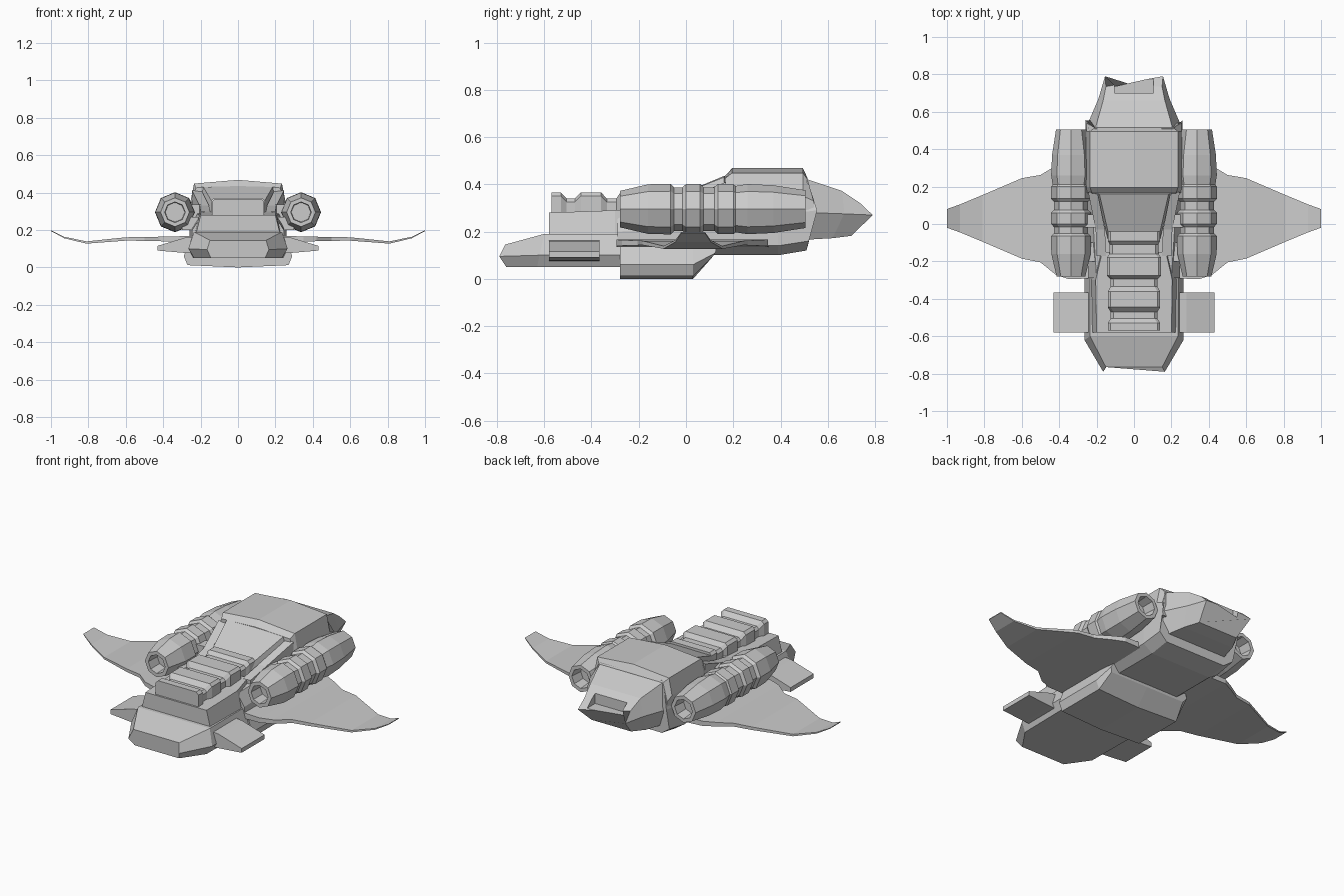
import bpy, bmesh, math


def loft(name, rings, mirror=False):
    """Skin a list of equally sized closed rings and cap both ends."""
    bm = bmesh.new()
    vs = [[bm.verts.new(p) for p in r] for r in rings]
    n = len(rings[0])
    for a, b in zip(vs, vs[1:]):
        for i in range(n):
            j = (i + 1) % n
            bm.faces.new((a[i], a[j], b[j], b[i]))
    bm.faces.new(vs[0])
    bm.faces.new(vs[-1])
    bmesh.ops.recalc_face_normals(bm, faces=bm.faces)
    me = bpy.data.meshes.new(name)
    bm.to_mesh(me)
    bm.free()
    ob = bpy.data.objects.new(name, me)
    bpy.context.collection.objects.link(ob)
    if mirror:
        ob.modifiers.new("mirror", "MIRROR").use_mirror_merge = False
    return ob


def sym(half):
    """Complete a ring from its +x half, listed bottom to top."""
    return half + [(-x, y, z) for x, y, z in reversed(half) if x > 0]


def at(y, *xz):
    return sym([(x, y, z) for x, z in xz])


def box(name, x0, x1, y0, y1, z0, z1, mirror=False):
    return loft(name, [[(x0, y, z0), (x1, y, z0), (x1, y, z1), (x0, y, z1)]
                       for y in (y0, y1)], mirror)


# Nose: chamfered wedge
loft("nose", [
    sym([(.145, -.76, .05), (.165, -.79, .095), (.15, -.765, .145)]),
    sym([(.235, -.63, .05), (.265, -.62, .1), (.235, -.6, .19)]),
    sym([(.24, -.27, .05), (.265, -.27, .1), (.235, -.27, .19)])])

# Raised deck behind the nose, tapering into the hull
loft("cockpit_deck", [
    at(-.58, (.225, .18), (.2, .28)),
    at(-.30, (.23, .18), (.205, .29)),
    at(-.15, (.2, .18), (.17, .30))])

# Ribbed spine: (y, half width, top height)
ribs = [(-.57, .14, .365), (-.53, .14, .365), (-.505, .125, .34), (-.47, .125, .34),
        (-.445, .14, .366), (-.36, .14, .366), (-.335, .125, .34), (-.295, .125, .34),
        (-.275, .145, .37), (-.18, .145, .37), (-.16, .13, .345), (-.11, .13, .345),
        (-.09, .14, .365), (-.04, .14, .365)]
loft("ribbed_spine", [at(y, (w, .26), (w, z - .015), (w - .015, z)) for y, w, z in ribs])

# Main hull with chevron-shaped rear edge
loft("main_hull", [
    at(-.29, (.2, .1), (.245, .14), (.245, .2), (.2, .27)),
    at(.02, (.2, .1), (.25, .14), (.25, .22), (.22, .29)),
    at(.39, (.2, .1), (.26, .14), (.26, .27), (.22, .38)),
    sym([(.2, .51, .12), (.255, .52, .16), (.26, .555, .29), (.21, .51, .43)])])

# Upper rear housing with sloping front
loft("rear_housing", [
    at(-.08, (.14, .25), (.14, .3), (.13, .335), (0, .335)),
    at(.16, (.2, .25), (.2, .36), (.185, .43), (0, .435)),
    at(.165, (.25, .25), (.25, .34), (.225, .425), (0, .435)),
    at(.195, (.26, .25), (.255, .35), (.235, .448), (0, .468)),
    at(.495, (.26, .25), (.255, .35), (.235, .448), (0, .468)),
    sym([(.255, .545, .25), (.255, .54, .33), (.21, .515, .42), (0, .515, .425)])])

# Side struts framing the slope
loft("slope_strut", [[(x, y, .24), (x + .05, y, .24), (x + .05, y, z), (x, y, z)]
                     for x, y, z in ((.15, -.17, .30), (.155, -.03, .33), (.195, .17, .41))], True)

# Tail taper with slanted end and a notch in the upper lip
tail = loft("tail", [
    sym([(.2, .5, .165), (.25, .53, .28), (.21, .5, .425)]),
    sym([(.17, .62, .172), (.19, .67, .275), (.165, .66, .372)]),
    sym([(.13, .70, .182), (.155, .79, .27), (.15, .735, .322)])])
cutter = box("tail_notch_cutter", -.105, .105, .7, .85, .285, .45)
cutter.hide_render = True
cutter.hide_viewport = True
cut = tail.modifiers.new("notch", "BOOLEAN")
cut.object = cutter
cut.operation = "DIFFERENCE"
cut.solver = "EXACT"

# Belly pod, sloped up at the rear
belly = [(0, .0), (.27, .012), (.29, .06), (.26, .14)]
loft("belly", [
    at(-.28, *belly), at(.03, *belly),
    sym([(0, .11, .09), (.25, .11, .09), (.265, .125, .11), (.25, .13, .14)])])

# Engines: eight-sided lathe, (y, radius)
prof = [(-.2, .052), (-.28, .055), (-.28, .077), (-.16, .105), (-.065, .107), (-.05, .092),
        (-.015, .092), (0, .106), (.06, .106), (.075, .092), (.12, .092), (.135, .106),
        (.2, .106), (.21, .098), (.26, .106), (.37, .101), (.505, .08), (.505, .058), (.43, .052)]
loft("engine", [[(.337 + r * math.cos(k * math.pi / 4), y, .295 + r * math.sin(k * math.pi / 4))
                 for k in range(8)] for y, r in prof], True)

# Engine mounts
box("engine_mount_front", .2, .29, -.02, .05, .26, .335, True)
box("engine_mount_rear", .2, .29, .2, .36, .24, .33, True)
box("engine_mount_lower", .2, .3, -.2, -.1, .2, .27, True)

# Wings: (x, leading y, trailing y, mid height, half thickness)
stations = [(.2, -.29, .35, .15, .018), (.35, -.295, .345, .152, .014), (.42, -.27, .31, .152, .012),
            (.5, -.205, .262, .152, .01), (.6, -.185, .245, .152, .009), (.81, -.095, .155, .133, .006),
            (.93, -.045, .105, .16, .004), (1.0, -.02, .08, .196, .002)]
loft("wing", [[(x, a, z - t), (x, b, z - t), (x, b, z + t), (x, a, z + t)]
              for x, a, b, z, t in stations], True)

# Small front fins
loft("front_fin", [[(x, -.58, b), (x, -.365, b), (x, -.365, t), (x, -.58, t)]
                   for x, b, t in ((.22, .075, .165), (.28, .077, .16), (.43, .09, .115))], True)
